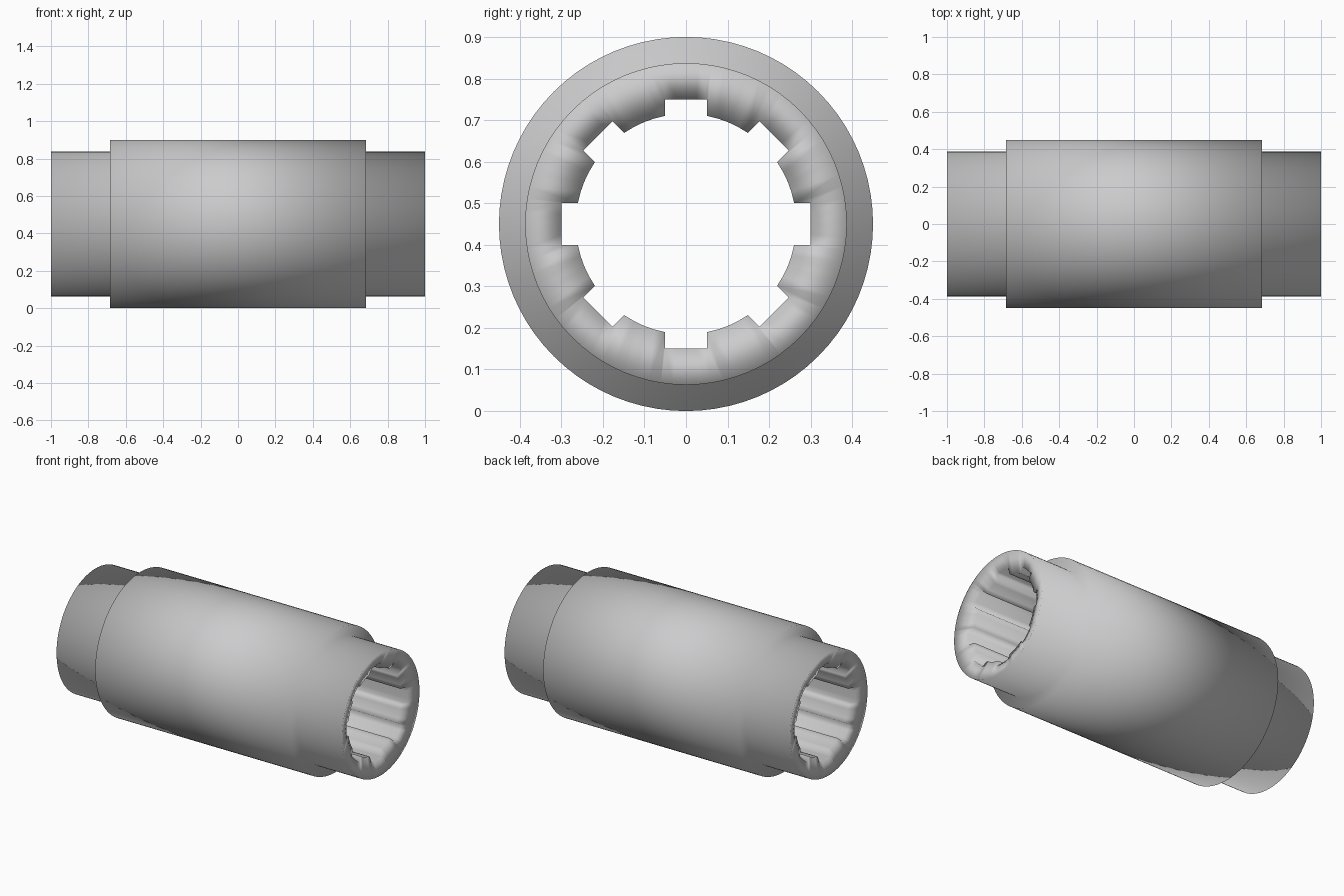
import bpy, bmesh, math

if "Cube" in bpy.data.objects:
    bpy.data.objects.remove(bpy.data.objects["Cube"])

SEGMENTS = 80          # ten points for each of the eight splines
CENTRE_Z = 0.45
BODY_R, COLLAR_R = 0.45, 0.387
BODY_X, END_X = 0.685, 1.0
GROOVE_R, TOOTH_R, HALF_W = 0.30, 0.265, 0.05
DISH = 0.35            # slope of the dished end faces

steel = bpy.data.materials.new("plain grey")
steel.diffuse_color = (0.6, 0.6, 0.61, 1)
steel.use_nodes = True
steel.node_tree.nodes["Principled BSDF"].inputs["Base Color"].default_value = steel.diffuse_color


def bore_octant():
    """Flat groove floor, straight walls and tooth arc as (angle, radius)."""
    pts = [(math.atan2(HALF_W * k / 2, GROOVE_R), math.hypot(HALF_W * k / 2, GROOVE_R))
           for k in range(-2, 3)]
    start = math.asin(HALF_W / TOOTH_R)
    end = math.pi / 4 - start
    pts += [(start + (end - start) * k / 4, TOOTH_R) for k in range(5)]
    return pts


bore = [(a + n * math.pi / 4, r) for n in range(8) for a, r in bore_octant()]
bm = bmesh.new()


def add_ring(points):
    """points: (x, angle, radius) around the long axis."""
    return [bm.verts.new((x, r * math.sin(a), CENTRE_Z + r * math.cos(a)))
            for x, a, r in points]


def circle(x, r):
    return add_ring([(x, (i - 2) * math.tau / SEGMENTS, r) for i in range(SEGMENTS)])


def bore_ring(side):
    return add_ring([(side * (END_X - DISH * (COLLAR_R - r)), a, r) for a, r in bore])


# Stepped outer sleeve, dished ends and splined bore in one closed shell
rings = [bore_ring(-1)]
rings += [circle(x, r) for x, r in (
    (-END_X, COLLAR_R), (-BODY_X, COLLAR_R), (-BODY_X, BODY_R),
    (BODY_X, BODY_R), (BODY_X, COLLAR_R), (END_X, COLLAR_R))]
rings.append(bore_ring(1))
for k, ring in enumerate(rings):
    following = rings[(k + 1) % len(rings)]
    for i in range(SEGMENTS):
        j = (i + 1) % SEGMENTS
        bm.faces.new((ring[i], ring[j], following[j], following[i]))
bmesh.ops.recalc_face_normals(bm, faces=bm.faces)
for face in bm.faces:
    face.smooth = True

mesh = bpy.data.meshes.new("splined_sleeve")
bm.to_mesh(mesh)
bm.free()
mesh.materials.append(steel)
sleeve = bpy.data.objects.new("splined_sleeve", mesh)
bpy.context.collection.objects.link(sleeve)
